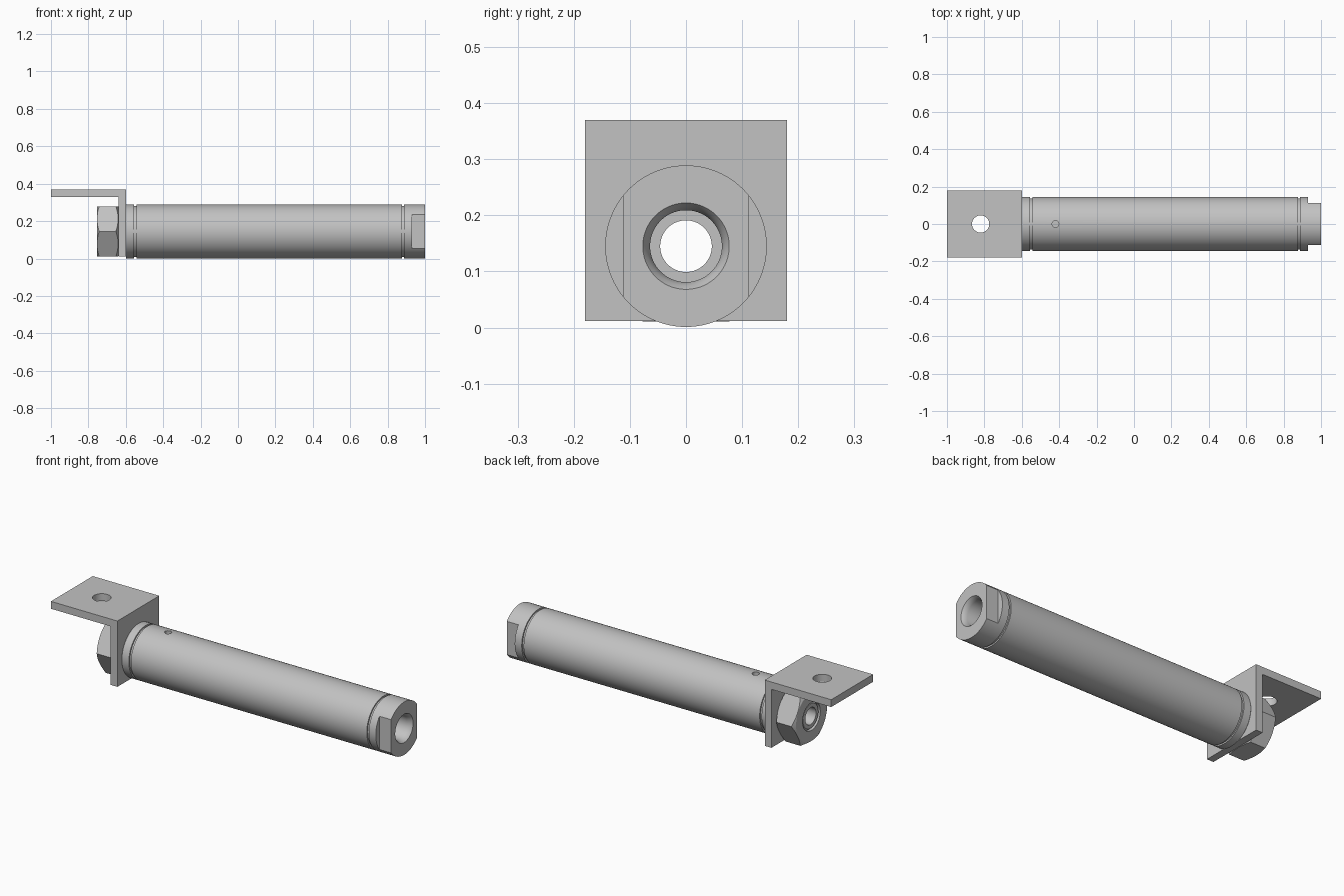
import bpy, bmesh, math
from mathutils import Matrix, Vector

cube = bpy.data.objects.get("Cube")
if cube:
    bpy.data.objects.remove(cube, do_unlink=True)

AXIS_Z = 0.145   # height of the barrel axis
R = 0.144        # barrel radius
BORE = 0.046

steel = bpy.data.materials.new("grey_steel")
GREY = (0.54, 0.54, 0.54, 1)
steel.use_nodes = True
steel.diffuse_color = GREY
for node in steel.node_tree.nodes:
    if node.type == 'BSDF_PRINCIPLED':
        node.inputs["Base Color"].default_value = GREY


def finish(name, bm):
    bmesh.ops.recalc_face_normals(bm, faces=bm.faces[:])
    mesh = bpy.data.meshes.new(name)
    bm.to_mesh(mesh)
    bm.free()
    mesh.materials.append(steel)
    obj = bpy.data.objects.new(name, mesh)
    bpy.context.collection.objects.link(obj)
    return obj


def lathe(name, profile, segments=96):
    """Revolve a closed (x, radius) profile about the barrel axis."""
    bm = bmesh.new()
    rings = []
    for i in range(segments):
        a = 2 * math.pi * i / segments
        rings.append([bm.verts.new((x, r * math.cos(a), AXIS_Z + r * math.sin(a)))
                      for x, r in profile])
    n = len(profile)
    for i in range(segments):
        p, q = rings[i], rings[(i + 1) % segments]
        for j in range(n):
            k = (j + 1) % n
            bm.faces.new((p[j], p[k], q[k], q[j]))
    return finish(name, bm)


def box(name, lo, hi):
    lo, hi = Vector(lo), Vector(hi)
    bm = bmesh.new()
    bmesh.ops.create_cube(bm, size=1, matrix=Matrix.Translation((lo + hi) / 2)
                          @ Matrix.Diagonal((*(hi - lo), 1)))
    return finish(name, bm)


def rod(name, center, radius, length, along='Z', segments=64):
    turn = Matrix.Rotation(math.pi / 2, 4, 'Y') if along == 'X' else Matrix()
    bm = bmesh.new()
    bmesh.ops.create_cone(bm, cap_ends=True, segments=segments, radius1=radius,
                          radius2=radius, depth=length,
                          matrix=Matrix.Translation(center) @ turn)
    return finish(name, bm)


def combine(obj, other, operation='DIFFERENCE'):
    mod = obj.modifiers.new("cut", 'BOOLEAN')
    mod.operation, mod.solver, mod.object = operation, 'EXACT', other
    bpy.context.view_layer.objects.active = obj
    bpy.ops.object.modifier_apply(modifier=mod.name)
    bpy.data.objects.remove(other, do_unlink=True)


def smooth(obj):
    bpy.ops.object.select_all(action='DESELECT')
    obj.select_set(True)
    bpy.context.view_layer.objects.active = obj
    bpy.ops.object.shade_smooth_by_angle(angle=math.radians(20))


# Barrel with mounting neck, two retaining grooves and a stepped bore
def groove(x, w=0.006, d=0.008):
    return [(x - w, R), (x - w, R - d), (x + w, R - d), (x + w, R)]

barrel = lathe("barrel", [
    (-0.75, BORE), (-0.75, 0.066), (-0.74, 0.075), (-0.6, 0.075),
    (-0.6, R - 0.002), (-0.598, R), *groove(-0.55), *groove(0.882), (1, R),
    (1, 0.077), (0.99, 0.07), (0.972, 0.064), (0.75, 0.064), (0.75, BORE)])

# Wrench flats on both sides of the open end
for side in (-1, 1):
    y0, y1 = sorted((side * 0.112, side * 0.3))
    combine(barrel, box("flat_cutter", (0.93, y0, -0.1), (1.1, y1, 0.4)))

# Air port on top
combine(barrel, rod("port_cutter", (-0.42, 0, AXIS_Z + R), 0.018, 0.08, segments=32))
smooth(barrel)

# Angle bracket: upright plate, top plate and two holes
bracket = box("angle_bracket", (-1, -0.18, 0.012), (-0.6, 0.18, 0.37))
combine(bracket, box("corner_cutter", (-1.2, -0.3, -0.1), (-0.64, 0.3, 0.33)))
combine(bracket, rod("bolt_hole_cutter", (-0.82, 0, 0.35), 0.046, 0.2))
combine(bracket, rod("neck_hole_cutter", (-0.62, 0, AXIS_Z), 0.0765, 0.1, 'X'))
smooth(bracket)

# Hexagon lock nut, corners turned off at both ends
APOTHEM = 0.134
corner = APOTHEM / math.cos(math.pi / 6)
x0, x1 = -0.755, -0.64
nut = rod("lock_nut", ((x0 + x1) / 2, 0, AXIS_Z), corner, x1 - x0, 'X', 6)
# Turn the hexagon so that it has flats at top and bottom
top = max(v.co.z for v in nut.data.vertices) - AXIS_Z
if top > APOTHEM + 0.01:
    about = Matrix.Translation((0, 0, AXIS_Z))
    nut.data.transform(about @ Matrix.Rotation(math.pi / 6, 4, 'X') @ about.inverted())
turned = lathe("turned_blank", [
    (x0, 0.076), (x0, APOTHEM - 0.002), (x0 + 0.014, corner + 0.002),
    (x1 - 0.014, corner + 0.002), (x1, APOTHEM - 0.002), (x1, 0.076)])
combine(nut, turned, 'INTERSECT')
smooth(nut)
